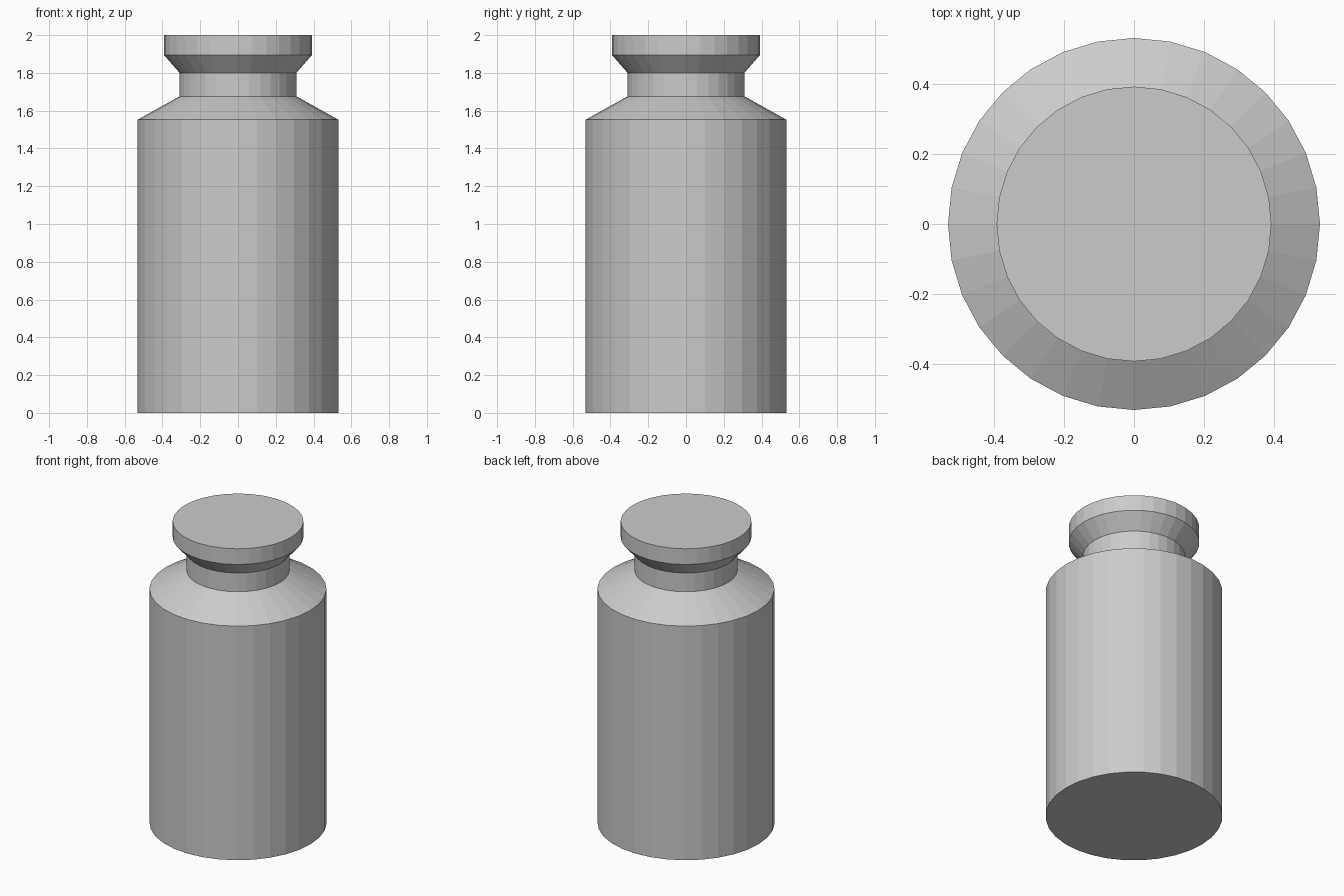
import bpy
import bmesh
from math import cos, sin, tau

if "Cube" in bpy.data.objects:
    bpy.data.objects.remove(bpy.data.objects["Cube"])

SIDES = 32

# Bottle outline from base to rim: (radius, height)
PROFILE = [
    (0.532, 0.0),    # base
    (0.532, 1.552),  # top of the straight body
    (0.309, 1.676),  # shoulder meets neck
    (0.309, 1.80),   # top of neck
    (0.393, 1.896),  # flared underside of rim
    (0.393, 2.0),    # flat top
]


def lathe(name, profile, sides):
    bm = bmesh.new()
    rings = [
        [bm.verts.new((r * cos(tau * i / sides), r * sin(tau * i / sides), z))
         for i in range(sides)]
        for r, z in profile
    ]
    for low, high in zip(rings, rings[1:]):
        for i in range(sides):
            j = (i + 1) % sides
            bm.faces.new((low[i], low[j], high[j], high[i]))
    # Close the bottom and top
    bm.faces.new(rings[0][::-1])
    bm.faces.new(rings[-1])
    mesh = bpy.data.meshes.new(name)
    bm.to_mesh(mesh)
    bm.free()
    obj = bpy.data.objects.new(name, mesh)
    bpy.context.collection.objects.link(obj)
    return obj


# Flat-shaded bottle with shoulder, neck and flared rim
lathe("bottle", PROFILE, SIDES)
